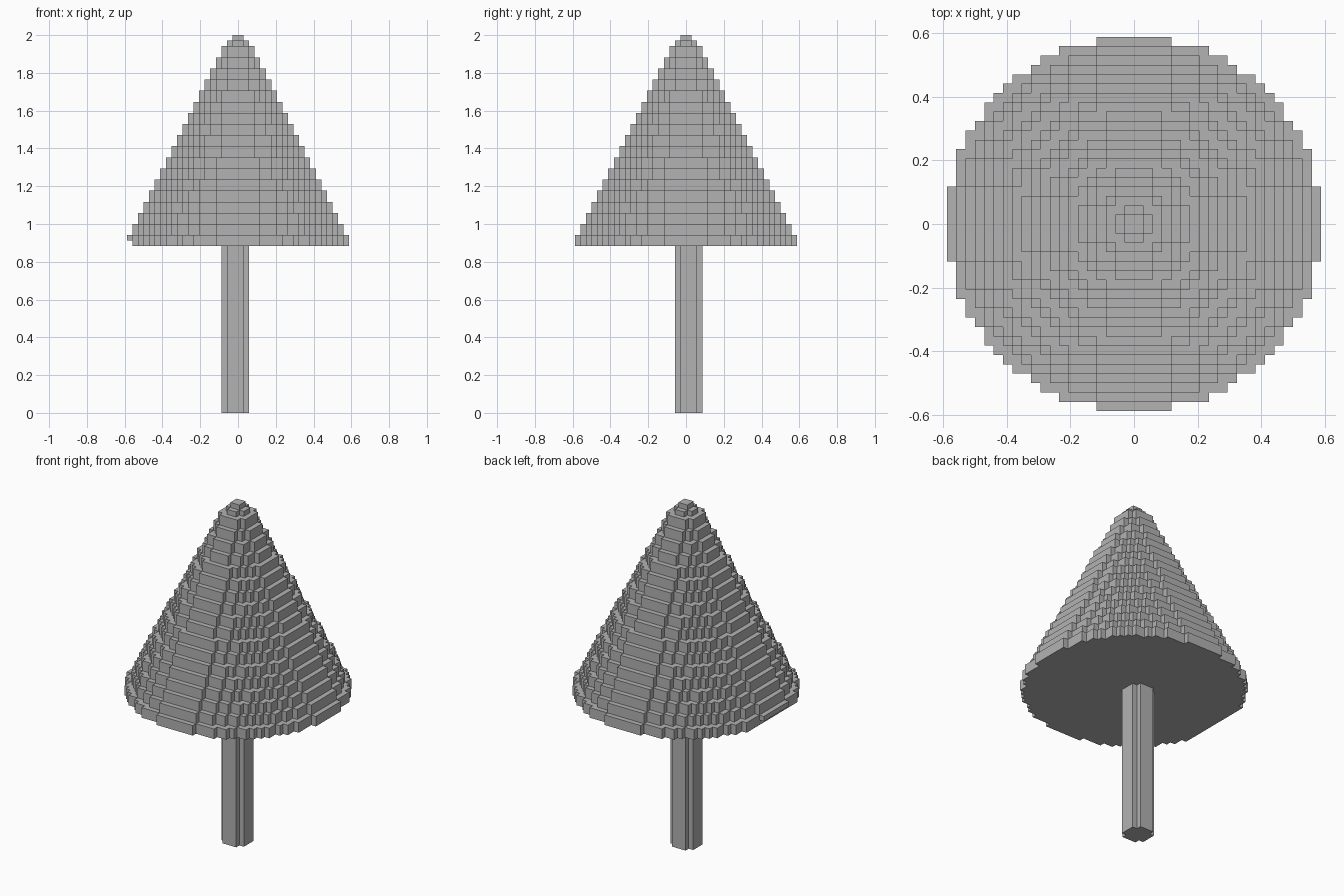
import bpy
import bmesh
from math import floor, sqrt

V = 2 / 68            # edge length of one block
BASE = 30             # blocks from the ground to the foliage
RADIUS = 20           # widest foliage tier, in blocks

cube = bpy.data.objects.get("Cube")
if cube:
    bpy.data.objects.remove(cube, do_unlink=True)

grey = bpy.data.materials.new("plain grey")
grey.use_nodes = True
colour = (0.448, 0.448, 0.448, 1)
grey.diffuse_color = colour
grey.node_tree.nodes["Principled BSDF"].inputs["Base Color"].default_value = colour


def disc_rows(r):
    """Rows (y, left, right) of blocks whose centres lie inside a circle."""
    rows = []
    for y in range(-r, r):
        half = floor(sqrt(r * r - (y + 0.5) ** 2) + 0.5)
        if half > 0:
            rows.append((y, -half, half))
    return rows


def outline(rows):
    """Stepped counter-clockwise outline around a stack of rows."""
    right = [(x1, y + d) for y, x0, x1 in rows for d in (0, 1)]
    left = [(x0, y + d) for y, x0, x1 in reversed(rows) for d in (1, 0)]
    pts = right + left
    n = len(pts)
    pts = [p for i, p in enumerate(pts) if p != pts[i - 1]]
    n = len(pts)
    # Keep only the true corners
    return [p for i, p in enumerate(pts)
            if not (pts[i - 1][0] == p[0] == pts[(i + 1) % n][0]
                    or pts[i - 1][1] == p[1] == pts[(i + 1) % n][1])]


def add_slab(bm, rows, z0, z1, bottom=False):
    """Upright walls and a top, with an optional underside."""
    pts = outline(rows)
    low = [bm.verts.new((x * V, y * V, z0 * V)) for x, y in pts]
    high = [bm.verts.new((x * V, y * V, z1 * V)) for x, y in pts]
    for i in range(len(pts)):
        j = (i + 1) % len(pts)
        bm.faces.new((low[i], low[j], high[j], high[i]))
    bm.faces.new(high)
    if bottom:
        bm.faces.new(low[::-1])


def finish(name, bm):
    mesh = bpy.data.meshes.new(name)
    bm.to_mesh(mesh)
    bm.free()
    mesh.materials.append(grey)
    obj = bpy.data.objects.new(name, mesh)
    bpy.context.collection.objects.link(obj)


# Trunk: five blocks wide with the corners left out, set slightly off centre
bm = bmesh.new()
trunk_rows = [(y, -2, 1) if y in (-2, 2) else (y, -3, 2) for y in range(-2, 3)]
add_slab(bm, trunk_rows, 0, BASE, bottom=True)
finish("trunk", bm)

# Foliage: stepped cone of round tiers, each one block narrower
bm = bmesh.new()
wide = disc_rows(RADIUS)
notched = [(y, max(x0, 1 - RADIUS), x1) for y, x0, x1 in wide]
add_slab(bm, notched, BASE, BASE + 1, bottom=True)
add_slab(bm, wide, BASE + 1, BASE + 2, bottom=True)
z = BASE + 2
for r in range(RADIUS - 1, 0, -1):
    height = 2 if r > 2 else 1
    add_slab(bm, disc_rows(r), z, z + height)
    z += height
finish("foliage", bm)
